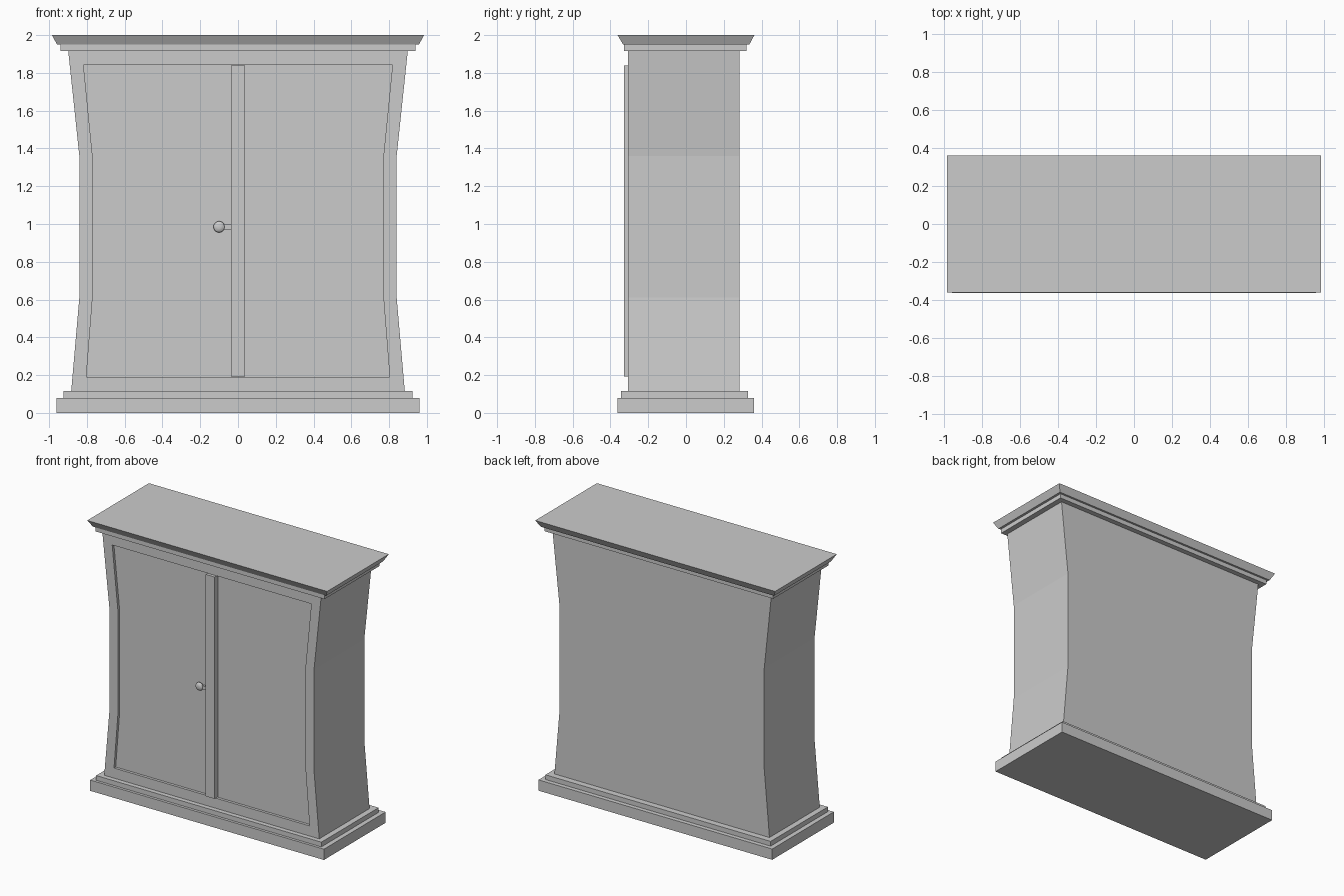
import bpy, bmesh
from math import cos, sin, tau

if "Cube" in bpy.data.objects:
    bpy.data.objects.remove(bpy.data.objects["Cube"])


def skin(name, loops, smooth=False):
    """Join matching point loops into a closed solid with capped ends."""
    bm = bmesh.new()
    rings = [[bm.verts.new(p) for p in loop] for loop in loops]
    n = len(rings[0])
    for a, b in zip(rings, rings[1:]):
        for i in range(n):
            j = (i + 1) % n
            bm.faces.new((a[i], a[j], b[j], b[i]))
    bm.faces.new(rings[0])
    bm.faces.new(rings[-1])
    bmesh.ops.recalc_face_normals(bm, faces=bm.faces)
    mesh = bpy.data.meshes.new(name)
    bm.to_mesh(mesh)
    bm.free()
    obj = bpy.data.objects.new(name, mesh)
    bpy.context.collection.objects.link(obj)
    if smooth:
        bpy.ops.object.select_all(action='DESELECT')
        obj.select_set(True)
        bpy.context.view_layer.objects.active = obj
        bpy.ops.object.shade_smooth_by_angle()
    return obj


def rect(x0, x1, y0, y1, z):
    return [(x0, y0, z), (x1, y0, z), (x1, y1, z), (x0, y1, z)]


def slab(name, half_x, y0, y1, z0, z1):
    return skin(name, [rect(-half_x, half_x, y0, y1, z) for z in (z0, z1)])


def outline(half_profile, y):
    """Mirror a (half width, height) side profile into a closed loop."""
    right = [(x, y, z) for x, z in half_profile]
    return right + [(-x, y, z) for x, z in reversed(half_profile)]


# Waisted body with recessed door panels on the front
outer = [(0.883, 0.115), (0.84, 0.61), (0.84, 1.36), (0.899, 1.918)]
inner = [(0.803, 0.19), (0.77, 0.61), (0.77, 1.36), (0.818, 1.842)]
FRONT, BACK, PANEL = -0.308, 0.282, -0.288
skin("cabinet_body", [outline(outer, BACK), outline(outer, FRONT),
                      outline(inner, FRONT), outline(inner, PANEL)])

# Stepped base
slab("base_plinth", 0.96, -0.363, 0.36, 0, 0.08)
slab("base_step", 0.925, -0.343, 0.328, 0.08, 0.115)

# Cornice: narrow step below a flared top
slab("cornice_step", 0.94, -0.327, 0.32, 1.917, 1.95)
skin("cornice_top", [rect(-0.958, 0.958, -0.333, 0.335, 1.95),
                     rect(-0.985, 0.985, -0.362, 0.362, 2.0)])

# Bar covering the gap between the doors
slab("door_center_bar", 0.036, -0.327, PANEL + 0.005, 0.193, 1.84)

# Turned knob and its latch
knob = [(0.016, PANEL + 0.003), (0.016, -0.297), (0.028, -0.303),
        (0.030, -0.310), (0.026, -0.318), (0.018, -0.323), (0.010, -0.325)]
skin("door_knob", [[(-0.1 + r * cos(tau * i / 20), y, 0.985 + r * sin(tau * i / 20))
                    for i in range(20)] for r, y in knob], smooth=True)
skin("knob_latch", [rect(-0.1, -0.03, -0.313, -0.297, z) for z in (0.972, 0.998)])
